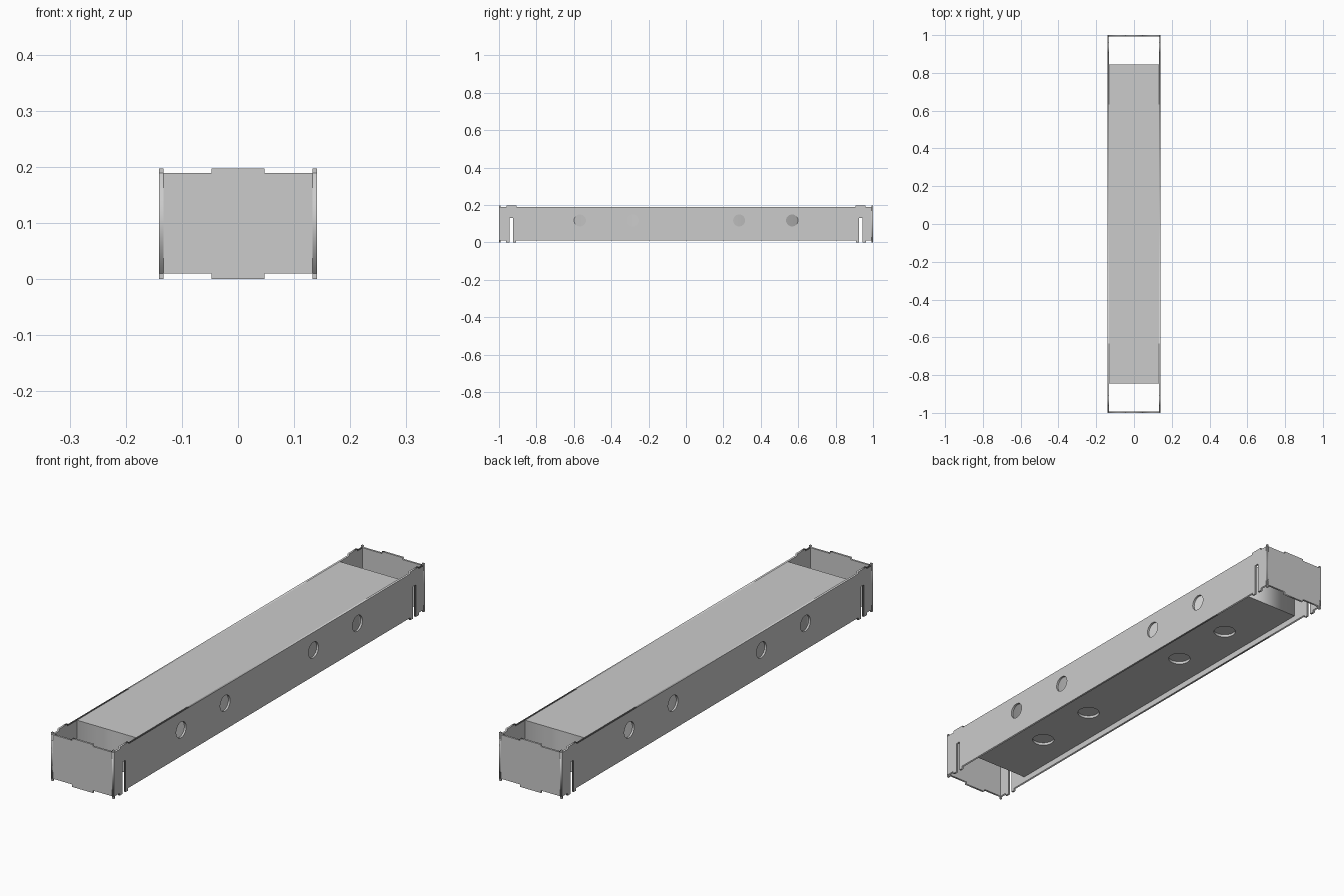
import bpy
from math import cos, sin, pi, radians

if "Cube" in bpy.data.objects:
    bpy.data.objects.remove(bpy.data.objects["Cube"])

HOLE_Y = (-0.567, -0.284, 0.284, 0.567)
T = 0.008          # sheet thickness
HX = 0.141         # half width
Z0, Z1 = 0.01, 0.189
TOP = 0.197


def circle(cu, cv, r, n=32):
    return [(cu + r * cos(2 * pi * i / n), cv + r * sin(2 * pi * i / n)) for i in range(n)]


def sheet(name, loops, thickness, loc, rot):
    """Flat sheet: first loop is the outline, the others are holes."""
    cu = bpy.data.curves.new(name + "_outline", 'CURVE')
    cu.dimensions = '2D'
    cu.fill_mode = 'BOTH'
    cu.extrude = thickness / 2
    for pts in loops:
        sp = cu.splines.new('POLY')
        sp.points.add(len(pts) - 1)
        for p, (u, v) in zip(sp.points, pts):
            p.co = (u, v, 0, 1)
        sp.use_cyclic_u = True
    tmp = bpy.data.objects.new(name + "_tmp", cu)
    bpy.context.collection.objects.link(tmp)
    bpy.context.view_layer.update()
    dg = bpy.context.evaluated_depsgraph_get()
    me = bpy.data.meshes.new_from_object(tmp.evaluated_get(dg))
    bpy.data.objects.remove(tmp)
    ob = bpy.data.objects.new(name, me)
    ob.location = loc
    ob.rotation_euler = [radians(a) for a in rot]
    bpy.context.collection.objects.link(ob)
    return ob


def mirrored(half):
    return half + [(-u, v) for u, v in reversed(half)]


# Side walls: tabs near the ends, open slots from below, round holes
half_wall = [(0.908, Z0), (0.908, 0), (0.924, 0), (0.924, 0.13), (0.943, 0.13),
             (0.943, 0), (0.962, 0), (0.962, Z0), (1.0, Z0), (1.0, Z1),
             (0.96, Z1), (0.96, TOP), (0.905, TOP), (0.905, Z1)]
wall_loops = [mirrored(half_wall)] + [circle(y, 0.117, 0.032) for y in HOLE_Y]
for side, s in (("left", -1), ("right", 1)):
    sheet(side + "_wall", wall_loops, T, (s * (HX - T / 2), 0, 0), (90, 0, 90))

# End walls: centre tabs top and bottom, corner tabs
e, i = HX, HX - T
half_end = [(0.047, 0), (0.047, Z0), (i, Z0), (i, 0), (e, 0), (e, TOP),
            (i, TOP), (i, Z1), (0.047, Z1), (0.047, TOP)]
for side, s in (("front", -1), ("back", 1)):
    sheet(side + "_wall", [mirrored(half_end)], T, (0, s * (1 - T / 2), 0), (90, 0, 0))

# Core block between the walls
L, W = 0.845, HX - T
rect = [(W, -L), (W, L), (-W, L), (-W, -L)]
sheet("core_block", [rect], Z1 - 0.045, (0, 0, (Z1 + 0.045) / 2), (0, 0, 0))

# Bottom layer of the core with round recesses
sheet("core_bottom_panel", [rect] + [circle(0, y, 0.043) for y in HOLE_Y],
      0.011, (0, 0, 0.0395), (0, 0, 0))
